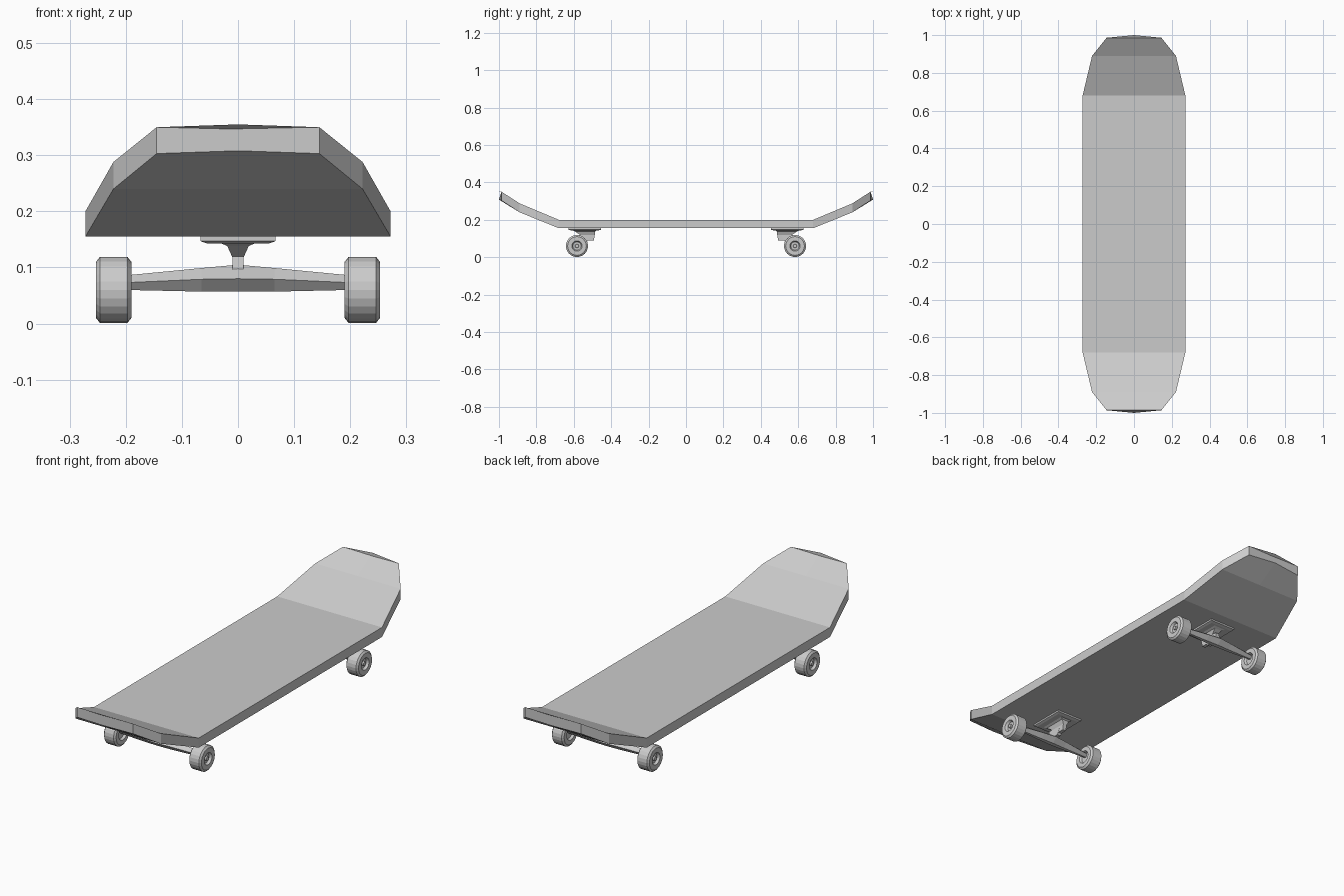
import bpy, bmesh, math
from mathutils import Vector

if "Cube" in bpy.data.objects:
    bpy.data.objects.remove(bpy.data.objects["Cube"])

grey = bpy.data.materials.new("light grey")
grey.diffuse_color = (0.6, 0.6, 0.6, 1)
grey.use_nodes = True
grey.node_tree.nodes["Principled BSDF"].inputs["Base Color"].default_value = grey.diffuse_color


def finish(name, bm):
    bmesh.ops.recalc_face_normals(bm, faces=bm.faces[:])
    me = bpy.data.meshes.new(name)
    bm.to_mesh(me)
    bm.free()
    me.materials.append(grey)
    ob = bpy.data.objects.new(name, me)
    bpy.context.collection.objects.link(ob)
    return ob


def loft(name, rings):
    """Skin a list of equal-length closed rings and cap the ends."""
    bm = bmesh.new()
    vs = [[bm.verts.new(p) for p in r] for r in rings]
    n = len(rings[0])
    for a, b in zip(vs, vs[1:]):
        for i in range(n):
            bm.faces.new((a[i], a[(i + 1) % n], b[(i + 1) % n], b[i]))
    bm.faces.new(vs[0])
    bm.faces.new(vs[-1])
    return finish(name, bm)


def rect(x, y0, y1, z):
    return [(-x, y0, z), (x, y0, z), (x, y1, z), (-x, y1, z)]


# Deck: (y, half width, top z, bottom z) stations, kicked up at both ends
half = [(0.68, 0.272, 0.200, 0.155), (0.89, 0.222, 0.288, 0.240), (0.986, 0.145, 0.350, 0.303)]
stations = [(-y, w, t, b) for y, w, t, b in reversed(half)] + half
deck = loft("deck", [[(-w, y, b), (0, y, b), (w, y, b), (w, y, t), (0, y, t), (-w, y, t)]
                     for y, w, t, b in stations])
# Push the middle of each end out to a shallow point
for v in deck.data.vertices:
    if abs(v.co.x) < 1e-4 and abs(v.co.y) > 0.95:
        v.co.y = math.copysign(1.0, v.co.y)
        v.co.z += 0.005


def wheel(name, side, y, zc=0.06, segs=24):
    # Lathe profile (x, radius) with rounded shoulders and recessed hub
    prof = [(0.200, 0.012), (0.200, 0.024), (0.190, 0.030), (0.190, 0.050), (0.197, 0.059),
            (0.246, 0.059), (0.253, 0.050), (0.253, 0.028), (0.242, 0.022), (0.242, 0.010),
            (0.250, 0.009)]
    rings = [[(side * x, y + r * math.cos(math.tau * i / segs), zc + r * math.sin(math.tau * i / segs))
              for i in range(segs)] for x, r in prof]
    return loft(name, rings)


for s, tag in ((-1, "front"), (1, "back")):
    wy = s * 0.583
    # Base plate under the deck with a chamfered lower edge
    loft(tag + "_base_plate", [rect(0.067, s * 0.455, s * 0.628, 0.157),
                               rect(0.067, s * 0.455, s * 0.628, 0.147),
                               rect(0.056, s * 0.468, s * 0.615, 0.143)])
    # Bracket tapering down from the plate
    loft(tag + "_bracket", [rect(0.034, s * 0.475, s * 0.610, 0.145),
                            rect(0.019, s * 0.485, s * 0.595, 0.138),
                            rect(0.010, s * 0.488, s * 0.565, 0.118),
                            rect(0.009, s * 0.493, s * 0.555, 0.090)])
    # Pivot neck joining bracket and hanger
    loft(tag + "_neck", [rect(0.010, s * 0.510, s * 0.590, 0.120),
                         rect(0.010, s * 0.530, s * 0.595, 0.080)])
    # Hanger: diamond section, thickest in the middle
    sections = []
    for x, top, mid, bot, d in ((-0.20, 0.086, 0.073, 0.060, 0.013), (-0.065, 0.099, 0.079, 0.057, 0.027),
                                (0, 0.105, 0.080, 0.057, 0.034), (0.065, 0.099, 0.079, 0.057, 0.027),
                                (0.20, 0.086, 0.073, 0.060, 0.013)):
        sections.append([(x, wy, top), (x, wy + d, mid), (x, wy + d * 0.3, bot),
                         (x, wy - d * 0.3, bot), (x, wy - d, mid)])
    loft(tag + "_hanger", sections)
    for side, lr in ((-1, "left"), (1, "right")):
        wheel(f"{tag}_{lr}_wheel", side, wy)
